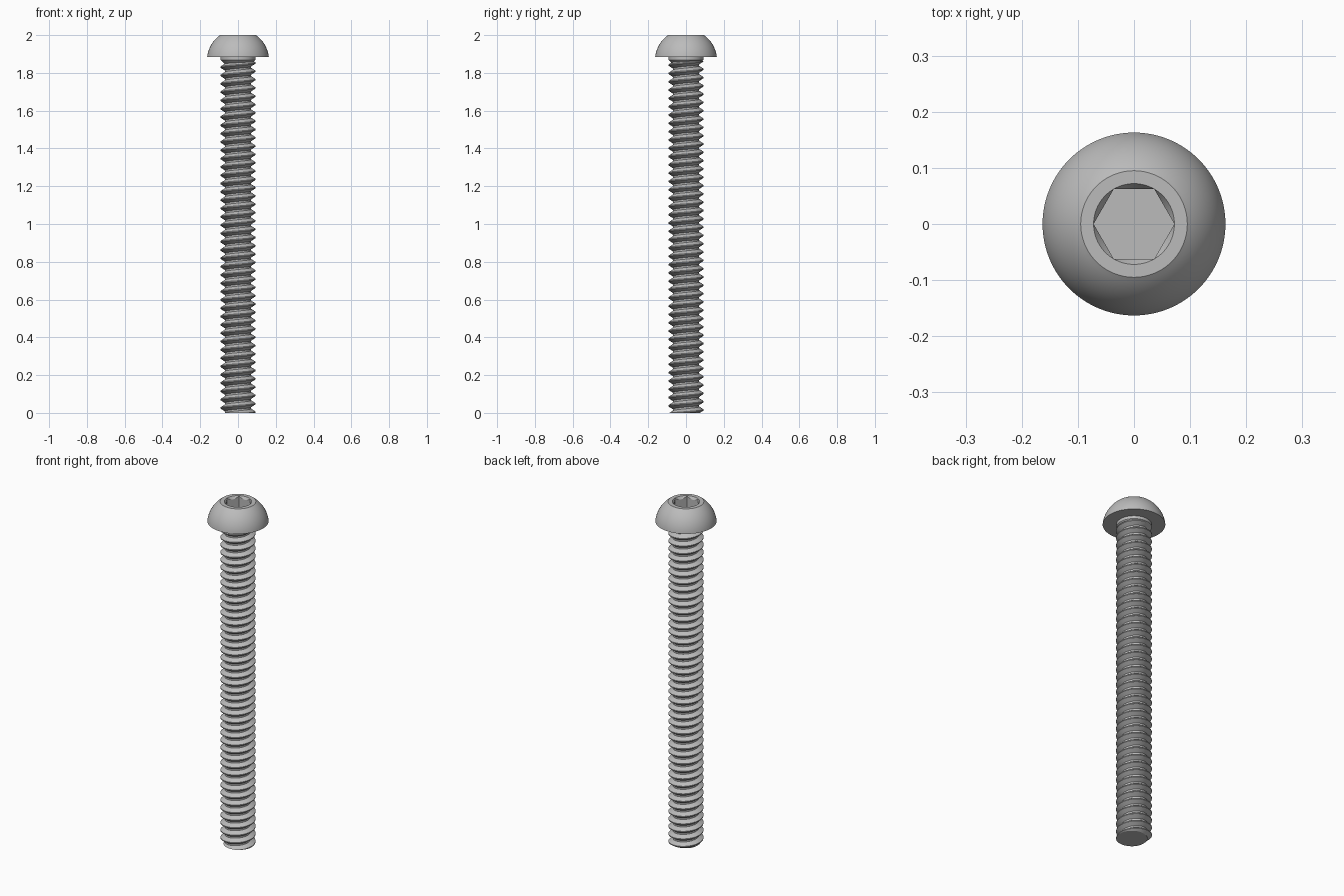
import bpy, bmesh
from math import sin, cos, pi, hypot, atan2
from mathutils import Vector

SEG = 96
HEAD_Z, TOP_Z = 1.885, 2.0
ROOT, CREST, PITCH = 0.070, 0.093, 0.044

cube = bpy.data.objects.get("Cube")
if cube:
    bpy.data.objects.remove(cube, do_unlink=True)

steel = bpy.data.materials.new("grey steel")
steel.use_nodes = True
colour = (0.5, 0.5, 0.5, 1)
steel.diffuse_color = colour
steel.node_tree.nodes["Principled BSDF"].inputs["Base Color"].default_value = colour


def polar(r, a, z):
    return Vector((r * cos(a), r * sin(a), z))


def skin(bm, rows, closed=True):
    """Join successive rows of points with quads."""
    grid = [[bm.verts.new(p) for p in row] for row in rows]
    for low, high in zip(grid, grid[1:]):
        n = len(low)
        for i in range(n if closed else n - 1):
            j = (i + 1) % n
            bm.faces.new((low[i], low[j], high[j], high[i]))
    return grid


def ring(radius, z):
    return [polar(radius, 2 * pi * i / SEG, z) for i in range(SEG)]


def finish(bm, name):
    mesh = bpy.data.meshes.new(name)
    bm.to_mesh(mesh)
    bm.free()
    mesh.materials.append(steel)
    obj = bpy.data.objects.new(name, mesh)
    bpy.context.collection.objects.link(obj)
    bpy.ops.object.select_all(action='DESELECT')
    obj.select_set(True)
    bpy.context.view_layer.objects.active = obj
    bpy.ops.object.shade_smooth_by_angle(angle=pi / 6)


# Button head: flat underside, spherical dome, flat rim
rim, flat, socket = 0.163, 0.095, 0.072
drop = 0.0188
dome = hypot(rim, drop)
start, end = atan2(drop, rim), atan2(TOP_Z - HEAD_Z + drop, flat)
rows = [ring(0.05, HEAD_Z)]
for k in range(15):
    a = start + (end - start) * k / 14
    rows.append(ring(dome * cos(a), HEAD_Z - drop + dome * sin(a)))
rows.append(ring(socket, TOP_Z))

# Hex socket with a conical lead-in
hexagon = []
for i in range(SEG):
    a = 2 * pi * i / SEG
    r = socket * cos(pi / 6) / cos(a % (pi / 3) - pi / 6)
    hexagon.append(polar(r, a, TOP_Z - 1.5 * (socket - r) - 0.0005))
rows.append(hexagon)
rows.append([Vector((p.x, p.y, TOP_Z - 0.07)) for p in hexagon])
bm = bmesh.new()
bm.faces.new(skin(bm, rows)[-1])
finish(bm, "button_head")

# Plain neck tapering into the thread
bm = bmesh.new()
skin(bm, [ring(0.068, 1.845), ring(0.092, 1.868), ring(0.092, HEAD_Z)])
finish(bm, "neck")

# Right-handed threaded shank, cut square at both ends
tooth = [(ROOT, 0), (ROOT, 0.2), (CREST, 0.54), (CREST, 0.66), (ROOT, 1)]
steps = 48
turns = int(1.9 / PITCH) + 3
rows = []
for i in range(steps * turns + 1):
    t = i / steps
    rows.append([polar(r, 2 * pi * t, PITCH * (t + f - 1.5)) for r, f in tooth])
bm = bmesh.new()
skin(bm, rows, closed=False)
bmesh.ops.remove_doubles(bm, verts=bm.verts[:], dist=0.0002)
for z, up in ((0, -1), (1.862, 1)):
    bmesh.ops.bisect_plane(bm, geom=bm.verts[:] + bm.edges[:] + bm.faces[:],
                           dist=1e-6, plane_co=(0, 0, z), plane_no=(0, 0, up),
                           clear_outer=True)
bmesh.ops.holes_fill(bm, edges=[e for e in bm.edges if e.is_boundary], sides=0)
bmesh.ops.recalc_face_normals(bm, faces=bm.faces[:])
finish(bm, "threaded_shank")
